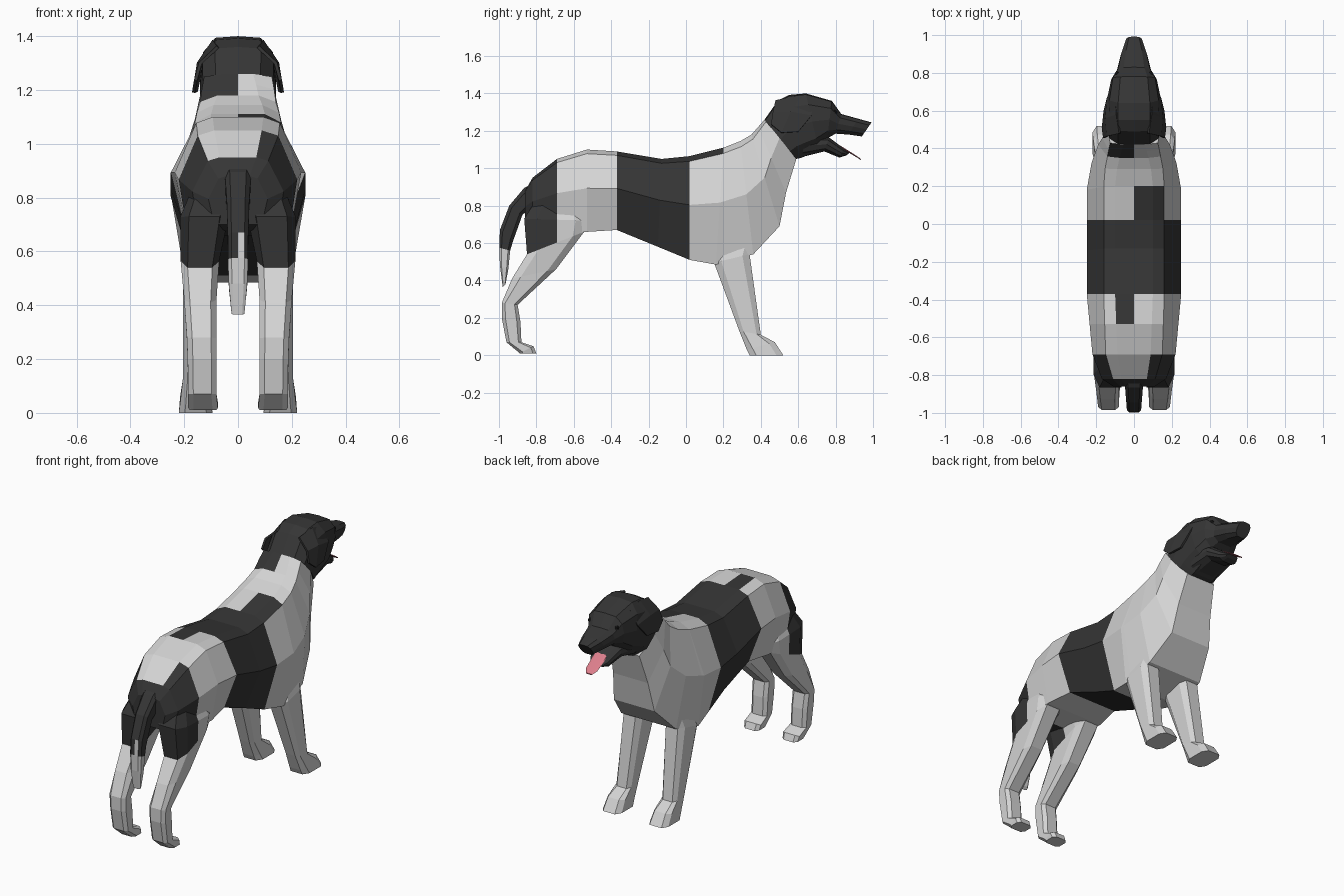
import bpy, bmesh
from mathutils import Vector


def material(name, rgb):
    m = bpy.data.materials.new(name)
    m.diffuse_color = (*rgb, 1)
    return m


WHITE = material("white_fur", (0.66, 0.66, 0.66))
BLACK = material("black_fur", (0.036, 0.036, 0.036))
PINK = material("tongue_pink", (0.72, 0.21, 0.26))
GLOSS = material("eye_black", (0.012, 0.012, 0.012))


def finish(name, bm, mats, rule=None, cuts=(), axis=(0, 1, 0)):
    """Cut the mesh at planes across the axis, then colour faces by rule."""
    for d in cuts:
        bmesh.ops.bisect_plane(bm, geom=bm.verts[:] + bm.edges[:] + bm.faces[:],
                               dist=0.002, plane_co=Vector(axis) * d, plane_no=axis)
    bmesh.ops.recalc_face_normals(bm, faces=bm.faces[:])
    if rule:
        for f in bm.faces:
            f.material_index = int(rule(f.calc_center_median()))
    me = bpy.data.meshes.new(name)
    bm.to_mesh(me)
    bm.free()
    for m in mats:
        me.materials.append(m)
    ob = bpy.data.objects.new(name, me)
    bpy.context.collection.objects.link(ob)
    return ob


def loft(rings):
    bm = bmesh.new()
    vs = [[bm.verts.new(p) for p in r] for r in rings]
    n = len(vs[0])
    for a, b in zip(vs, vs[1:]):
        for i in range(n):
            j = (i + 1) % n
            bm.faces.new((a[i], a[j], b[j], b[i]))
    bm.faces.new(vs[0])
    bm.faces.new(vs[-1])
    return bm


# half cross-section: width fraction, fraction from top to bottom
SKULL = [(0, 0), (.6, .02), (.93, .2), (1, .5), (.9, .8), (.5, 1), (0, 1)]


def section(prof, yt, zt, yb, zb, w):
    pts = [(x * w, yt + (yb - yt) * t, zt + (zb - zt) * t) for x, t in prof]
    return pts + [(-x, y, z) for x, y, z in pts[-2:0:-1]]


def torso_section(yt, zt, yb, zb, w, top, bottom):
    prof = [(0, 0), (.4, 0), (top, .05), (1, .47), (bottom, 1), (0, 1)]
    return section(prof, yt, zt, yb, zb, w)


def limb_ring(yb, zb, yf, zf, x0, x1, side=1):
    """Chamfered rectangle from a back point to a front point."""
    shape = [(.18, 0), (.82, 0), (1, .2), (1, .8), (.82, 1), (.18, 1), (0, .8), (0, .2)]
    return [(side * (x0 + (x1 - x0) * u), yb + (yf - yb) * v, zb + (zf - zb) * v)
            for u, v in shape]


# torso and neck
def torso_dark(c):
    x, y, z = c
    if y < -.69:
        return not (z > .95 and x < .07)
    if -.37 < y < .02:
        return True
    if .02 < y < .2:
        return x > 0 and z > 1.0
    if -.53 < y < -.37:
        return -.1 < x < 0 and z > 1.05
    return y > .34 and x < 0 and z > 1.175


torso = [(-.86, .88, -.86, .70, .11, .66, .8), (-.82, .95, -.82, .68, .17, .66, .85),
         (-.69, 1.05, -.69, .66, .22, .68, .85), (-.53, 1.10, -.53, .66, .235, .66, .82),
         (-.37, 1.09, -.37, .67, .25, .64, .66), (-.13, 1.05, -.15, .58, .25, .64, .62),
         (.02, 1.065, .02, .51, .25, .64, .66), (.2, 1.11, .16, .485, .25, .64, .78),
         (.29, 1.145, .36, .54, .225, .68, .82), (.35, 1.18, .50, .69, .19, .74, .72),
         (.385, 1.22, .535, .87, .168, .8, .7), (.42, 1.26, .59, 1.05, .14, .9, .7)]
finish("torso", loft([torso_section(*s) for s in torso]), [WHITE, BLACK],
       torso_dark, (-.69, -.53, -.37, .02, .2))

# head
head = [(.42, 1.26, .59, 1.05, .14), (.49, 1.36, .615, 1.055, .142),
        (.55, 1.392, .65, 1.07, .142), (.64, 1.40, .71, 1.10, .14),
        (.78, 1.36, .755, 1.16, .12), (.83, 1.29, .80, 1.185, .09),
        (.92, 1.265, .87, 1.18, .07), (.992, 1.245, .94, 1.17, .044)]
finish("head", loft([section(SKULL, *s) for s in head]), [BLACK])

# lower jaw
jaw = [(.64, 1.18, .62, 1.06, .11), (.765, 1.165, .74, 1.09, .095),
       (.845, 1.105, .82, 1.057, .062), (.875, 1.082, .855, 1.068, .04)]
finish("lower_jaw", loft([section(SKULL, *s) for s in jaw]), [BLACK])

# tongue
tongue = [(.76, 1.160, .76, 1.150, .04), (.845, 1.109, .845, 1.099, .042),
          (.91, 1.068, .91, 1.060, .038), (.935, 1.05, .935, 1.044, .02)]
finish("tongue", loft([section(SKULL, *s) for s in tongue]), [PINK])

# tail
tail = [(-.80, .93, -.78, .85, -.05, .05), (-.865, .895, -.81, .81, -.048, .048),
        (-.945, .80, -.875, .75, -.042, .042), (-.995, .67, -.925, .61, -.038, .038),
        (-.998, .575, -.94, .56, -.038, .038), (-.995, .48, -.95, .46, -.034, .034),
        (-.98, .365, -.965, .38, -.024, .024)]
finish("tail", loft([limb_ring(*r) for r in tail]), [WHITE, BLACK],
       lambda c: c.z > .57 and not (0 < c.x < .03 and c.y < -.965 and c.z < .67),
       (0,), (1, 0, 0))

hind = [(-.79, .85, -.58, .83, .05, .165), (-.865, .73, -.52, .72, .035, .215),
        (-.85, .54, -.545, .66, .07, .213), (-.93, .41, -.695, .46, .08, .20),
        (-.985, .28, -.90, .27, .08, .19), (-.985, .20, -.885, .18, .08, .187),
        (-.96, .07, -.88, .07, .08, .185), (-.89, .012, -.815, .048, .075, .185),
        (-.89, .01, -.80, .01, .08, .18)]
fore = [(.20, .62, .36, .64, .08, .18), (.15, .495, .34, .54, .08, .205),
        (.285, .13, .40, .11, .105, .205), (.325, .03, .475, .07, .10, .215),
        (.34, 0, .52, 0, .095, .22)]
ear = [(.075, .48, 1.36), (.09, .58, 1.383), (.095, .68, 1.36),
       (.14, .465, 1.30), (.147, .56, 1.30), (.138, .67, 1.28),
       (.158, .455, 1.235), (.165, .51, 1.19), (.155, .60, 1.195)]

for side, label in ((1, "right"), (-1, "left")):
    # legs
    finish("hind_leg_" + label, loft([limb_ring(*r, side) for r in hind]), [WHITE, BLACK],
           lambda c: c.y < -.69 and c.z > .545 + (c.y + .85) * .39, (-.69,))
    finish("front_leg_" + label, loft([limb_ring(*r, side) for r in fore]), [WHITE])

    # hanging ear
    bm = bmesh.new()
    v = [bm.verts.new((side * x, y, z)) for x, y, z in ear]
    for i in (0, 1, 3, 4):
        bm.faces.new((v[i], v[i + 1], v[i + 4], v[i + 3]))
    mod = finish("ear_" + label, bm, [BLACK]).modifiers.new("thickness", 'SOLIDIFY')
    mod.thickness = .012
    mod.offset = 0

    # eye
    bm = bmesh.new()
    bmesh.ops.create_icosphere(bm, subdivisions=1, radius=.014)
    bmesh.ops.translate(bm, verts=bm.verts[:], vec=Vector((side * .09, .795, 1.30)))
    finish("eye_" + label, bm, [GLOSS])
